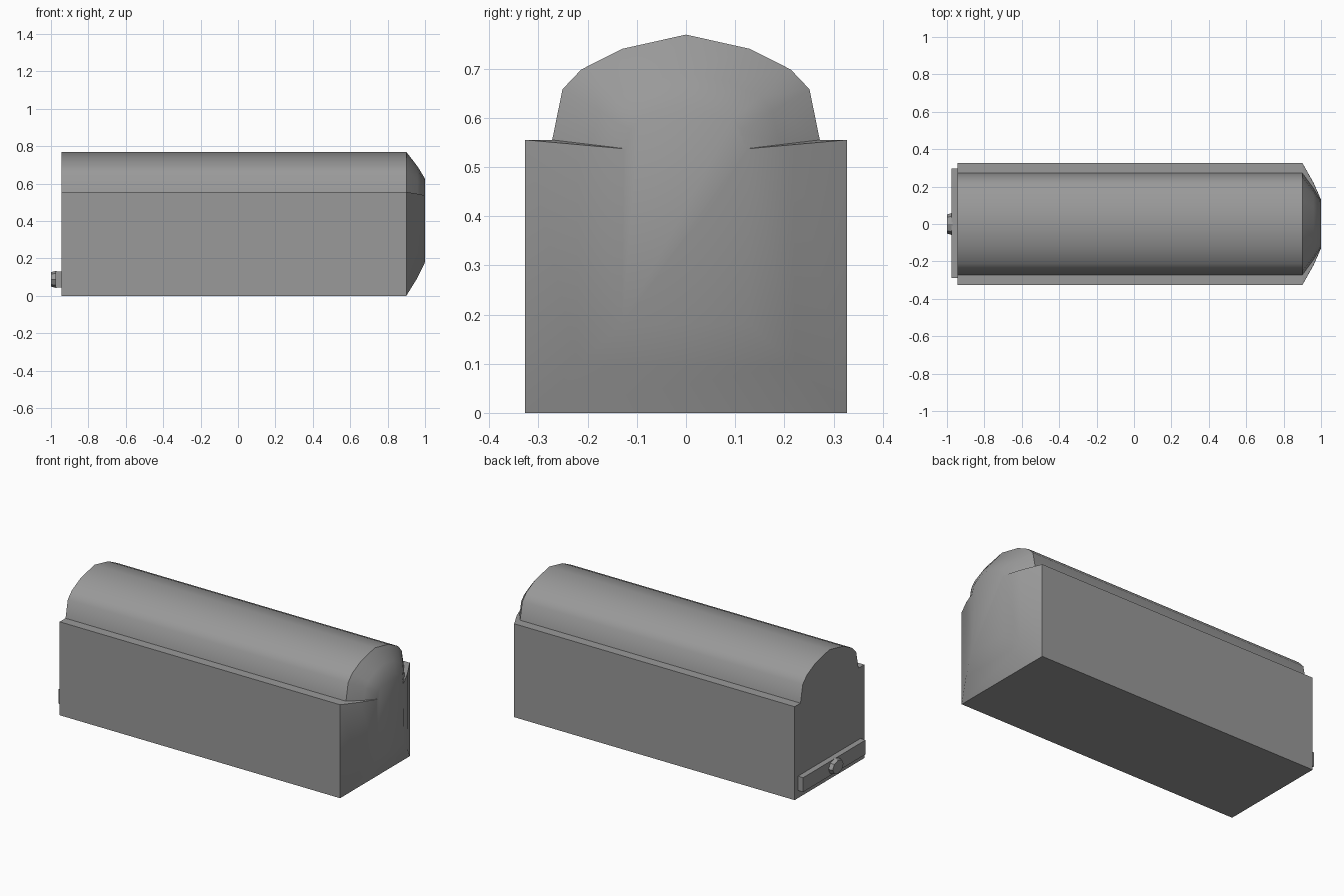
import bpy, bmesh, math
from mathutils import Matrix

if "Cube" in bpy.data.objects:
    bpy.data.objects.remove(bpy.data.objects["Cube"])

dark_grey = bpy.data.materials.new("dark_grey")
dark_grey.diffuse_color = (0.32, 0.32, 0.32, 1)
dark_grey.use_nodes = True
dark_grey.node_tree.nodes["Principled BSDF"].inputs["Base Color"].default_value = dark_grey.diffuse_color


def make_object(name, bm, angle=None):
    bmesh.ops.recalc_face_normals(bm, faces=bm.faces[:])
    mesh = bpy.data.meshes.new(name)
    bm.to_mesh(mesh)
    bm.free()
    mesh.materials.append(dark_grey)
    obj = bpy.data.objects.new(name, mesh)
    bpy.context.collection.objects.link(obj)
    if angle:
        bpy.ops.object.select_all(action='DESELECT')
        obj.select_set(True)
        bpy.context.view_layer.objects.active = obj
        bpy.ops.object.shade_smooth_by_angle(angle=math.radians(angle))
    return obj


def mirrored(half):
    """Closed section from its +y half; the last point is the ridge at y = 0."""
    return half + [(-y, z) for y, z in reversed(half[:-1])]


# Body: arched section lofted along x, ending in a tapered nose
section = mirrored([(0.327, 0), (0.327, 0.555), (0.272, 0.555), (0.251, 0.658),
                    (0.213, 0.698), (0.13, 0.74), (0, 0.769)])
tip = mirrored([(0.13, 0.18), (0.126, 0.537), (0.122, 0.537), (0.112, 0.575),
                (0.095, 0.595), (0.057, 0.615), (0, 0.626)])
bm = bmesh.new()
rings = []
for x, t in [(-0.943, 0), (0.9, 0), (0.96, 0.54), (1.0, 1)]:
    rings.append([bm.verts.new((x, a[0] + (b[0] - a[0]) * t, a[1] + (b[1] - a[1]) * t))
                  for a, b in zip(section, tip)])
n = len(section)
for r0, r1 in zip(rings, rings[1:]):
    for i in range(n):
        j = (i + 1) % n
        bm.faces.new((r0[i], r0[j], r1[j], r1[i]))
bm.faces.new(rings[0])
bm.faces.new(rings[-1])

# Crisp seam where the nose starts
for a, b in zip(rings[1], rings[1][1:] + rings[1][:1]):
    bm.edges.get((a, b)).smooth = False
make_object("car_body", bm, 50)

# Rear buffer bar
bm = bmesh.new()
bmesh.ops.create_cube(bm, size=1, matrix=Matrix.Translation((-0.959, 0.003, 0.088))
                      @ Matrix.Diagonal((0.036, 0.586, 0.085, 1)))
make_object("rear_bar", bm)

# Coupling knob on the bar
bm = bmesh.new()
bmesh.ops.create_cone(bm, cap_ends=True, segments=8, radius1=1, radius2=0.85, depth=1,
                      matrix=Matrix.Translation((-0.985, 0, 0.088))
                      @ Matrix.Diagonal((0.03, 0.06, 0.046, 1))
                      @ Matrix.Rotation(-math.pi / 2, 4, 'Y'))
make_object("coupling_knob", bm)
